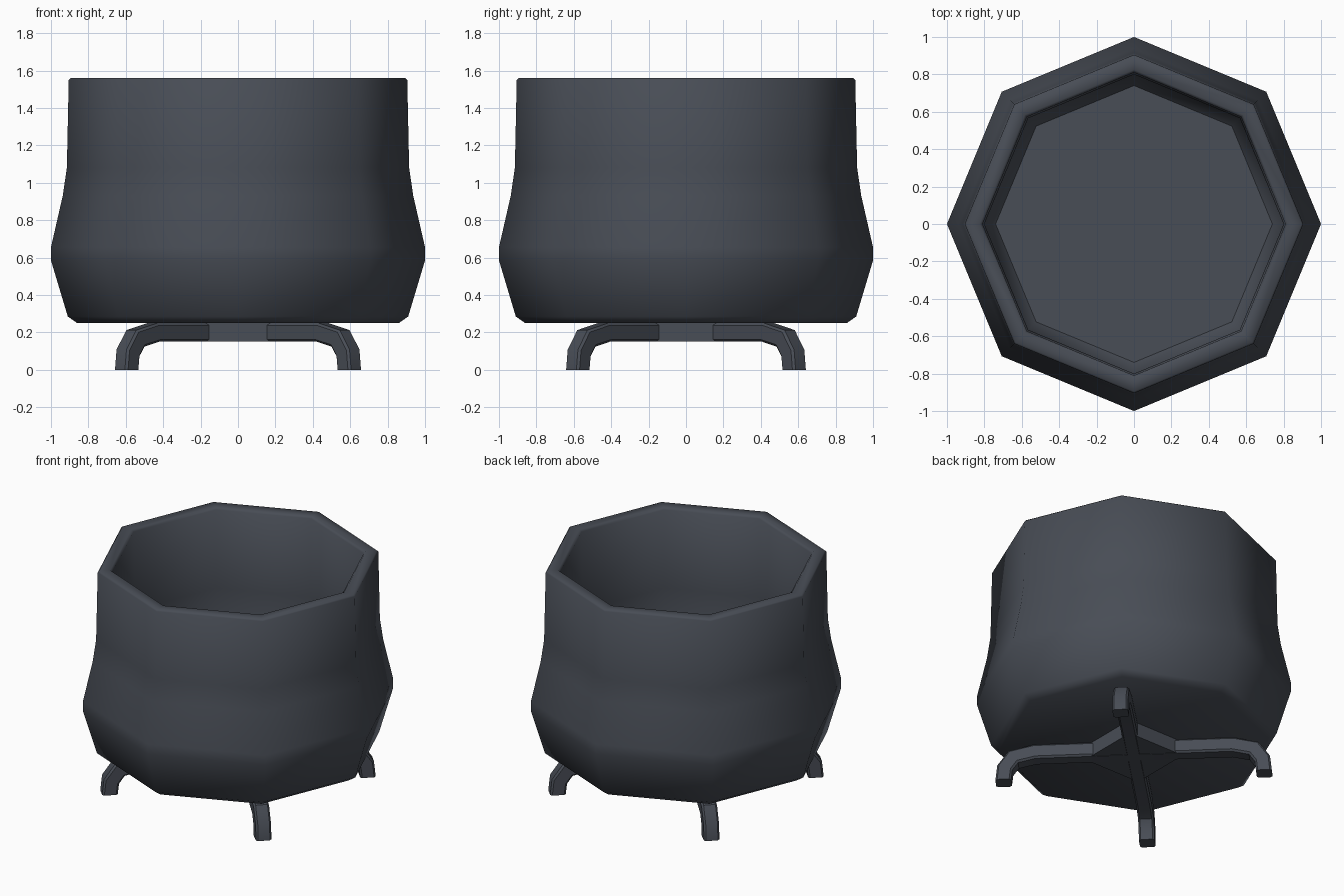
import bpy, bmesh, math
from mathutils import Vector

if "Cube" in bpy.data.objects:
    bpy.data.objects.remove(bpy.data.objects["Cube"])

iron = bpy.data.materials.new("dark slate iron")
iron.diffuse_color = (0.065, 0.074, 0.092, 1)
iron.use_nodes = True
iron.node_tree.nodes["Principled BSDF"].inputs["Base Color"].default_value = iron.diffuse_color


def finish(bm, name, angle):
    bmesh.ops.recalc_face_normals(bm, faces=bm.faces)
    me = bpy.data.meshes.new(name)
    bm.to_mesh(me)
    bm.free()
    me.materials.append(iron)
    ob = bpy.data.objects.new(name, me)
    bpy.context.collection.objects.link(ob)
    bpy.ops.object.select_all(action='DESELECT')
    ob.select_set(True)
    bpy.context.view_layer.objects.active = ob
    bpy.ops.object.shade_smooth_by_angle(angle=math.radians(angle))
    return ob


def bridge(bm, rings):
    for a, b in zip(rings, rings[1:]):
        n = len(a)
        for i in range(n):
            bm.faces.new((a[i], a[(i + 1) % n], b[(i + 1) % n], b[i]))
    bm.faces.new(rings[0])
    bm.faces.new(rings[-1])


# Eight-sided pot: outer wall, rim, inner wall and floor (radius, height)
profile = [(0.86, 0.25), (0.91, 0.285), (1.0, 0.585), (1.0, 0.655),
           (0.937, 0.93), (0.915, 1.08), (0.905, 1.55), (0.895, 1.56),
           (0.825, 1.56), (0.81, 1.545), (0.80, 1.0), (0.80, 0.45),
           (0.74, 0.37)]
bm = bmesh.new()
bridge(bm, [[bm.verts.new((r * math.cos(i * math.pi / 4),
                           r * math.sin(i * math.pi / 4), z))
             for i in range(8)] for r, z in profile])
finish(bm, "pot", 50)

# Four bent legs on the diagonals, swept with a chamfered square section
path = [(0.0, 0.20), (0.63, 0.20), (0.765, 0.168), (0.82, 0.09), (0.83, 0.0)]
h, c = 0.05, 0.038
section = [(h, c), (c, h), (-c, h), (-h, c), (-h, -c), (-c, -h), (c, -h), (h, -c)]
foot_angle = math.atan2(0.578, 0.595)
for k, (sx, sy) in enumerate([(1, 1), (-1, 1), (-1, -1), (1, -1)]):
    out = Vector((sx * math.cos(foot_angle), sy * math.sin(foot_angle), 0))
    side = Vector((-out.y, out.x, 0))
    bm = bmesh.new()
    rings = []
    for i, (r, z) in enumerate(path):
        a = Vector(path[max(i - 1, 0)])
        p = Vector((r, z))
        b = Vector(path[min(i + 1, len(path) - 1)])
        d1 = (p - a).normalized() if i else (b - p).normalized()
        d2 = (b - p).normalized() if i < len(path) - 1 else Vector((0, -1))
        t = (d1 + d2).normalized()
        miter = 1 / max(t.dot(d2), 0.5)
        ring = []
        for u, v in section:
            v *= miter
            co = out * (r - t.y * v) + side * u
            co.z = max(z + t.x * v, 0)
            if i == len(path) - 1:
                co = out * (r + v) + side * u
            ring.append(bm.verts.new(co))
        rings.append(ring)
    bridge(bm, rings)
    finish(bm, "leg_%d" % (k + 1), 40)

# Diamond web joining the legs under the pot
bm = bmesh.new()
bridge(bm, [[bm.verts.new((sx * r, sy * r, z))
             for sx, sy in ((1, 1), (-1, 1), (-1, -1), (1, -1))]
            for r, z in ((0.22, 0.152), (0.22, 0.25))])
finish(bm, "centre_web", 30)
